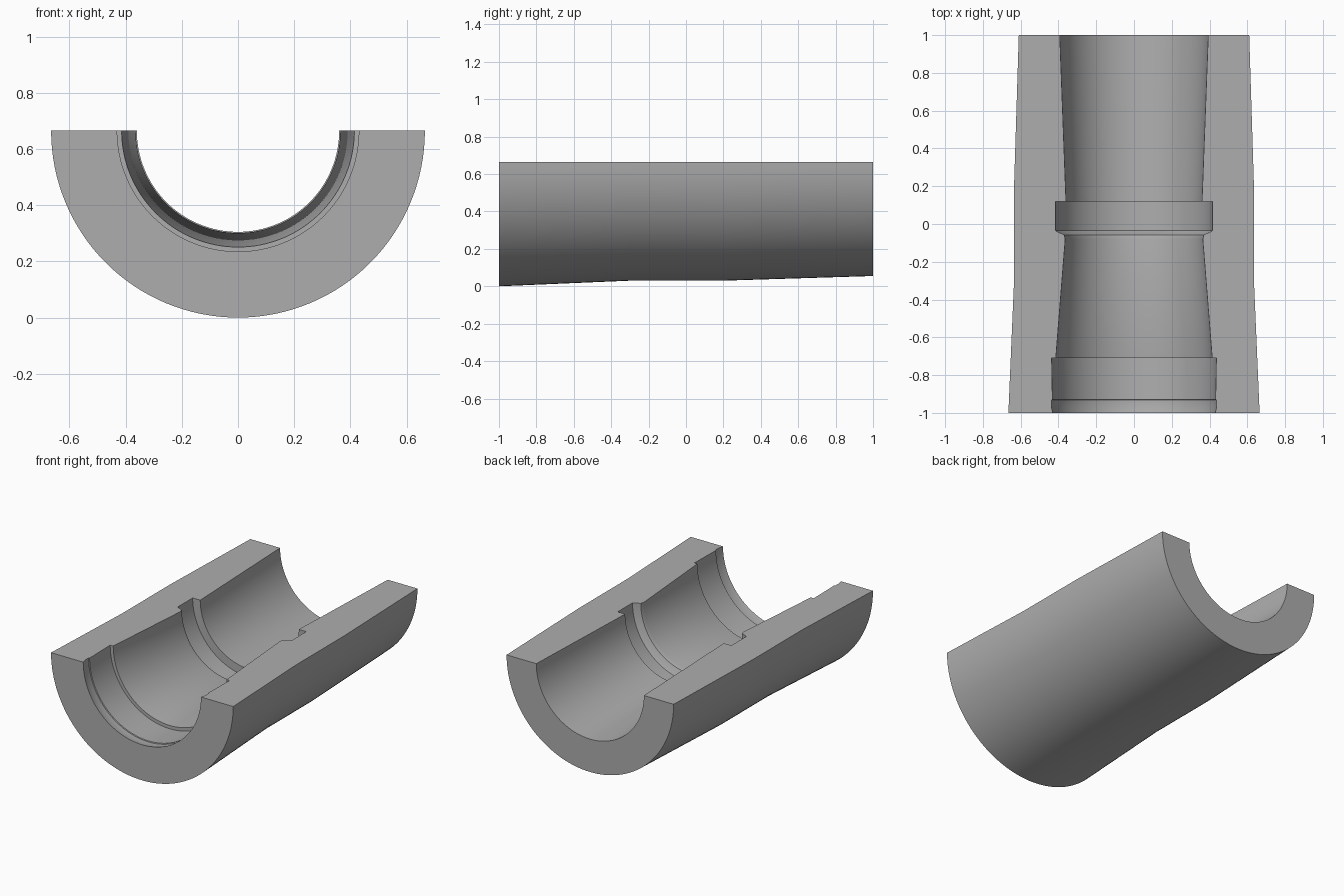
import bpy
import bmesh
import math
from mathutils import Vector

cube = bpy.data.objects.get("Cube")
if cube:
    bpy.data.objects.remove(cube, do_unlink=True)

AXIS_Z = 0.665
STEPS = 64

# Half-shell wall section as (y, radius): outer skin, then stepped tapered bore
outer = [(-1, 0.665), (-0.3, 0.635), (0.2, 0.635), (1, 0.61)]
bore = [(1, 0.393), (0.12, 0.36), (0.12, 0.415), (-0.035, 0.415), (-0.04, 0.408),
        (-0.057, 0.37), (-0.08, 0.364), (-0.71, 0.414), (-0.71, 0.436),
        (-0.93, 0.432), (-0.932, 0.438), (-0.965, 0.438), (-1, 0.43)]

# Plain grey material
grey = bpy.data.materials.new("plain grey")
grey.use_nodes = True
color = (0.42, 0.42, 0.42, 1)
grey.diffuse_color = color
grey.node_tree.nodes["Principled BSDF"].inputs["Base Color"].default_value = color

# Sweep the section half a turn below the axis, keeping both flat rims
bm = bmesh.new()
section = bm.faces.new([bm.verts.new((r, y, AXIS_Z)) for y, r in outer + bore])
rim = section.copy()
bmesh.ops.spin(bm, geom=[section], cent=Vector((0, 0, AXIS_Z)), axis=Vector((0, 1, 0)),
               angle=math.pi, steps=STEPS, use_duplicate=False)
bmesh.ops.remove_doubles(bm, verts=bm.verts, dist=0.0005)
bmesh.ops.recalc_face_normals(bm, faces=bm.faces)

mesh = bpy.data.meshes.new("half_sleeve")
bm.to_mesh(mesh)
bm.free()
mesh.materials.append(grey)
sleeve = bpy.data.objects.new("half_sleeve", mesh)
bpy.context.collection.objects.link(sleeve)

# Smooth the round surfaces, keep the steps sharp
bpy.context.view_layer.objects.active = sleeve
sleeve.select_set(True)
bpy.ops.object.shade_smooth_by_angle(angle=math.radians(25))
